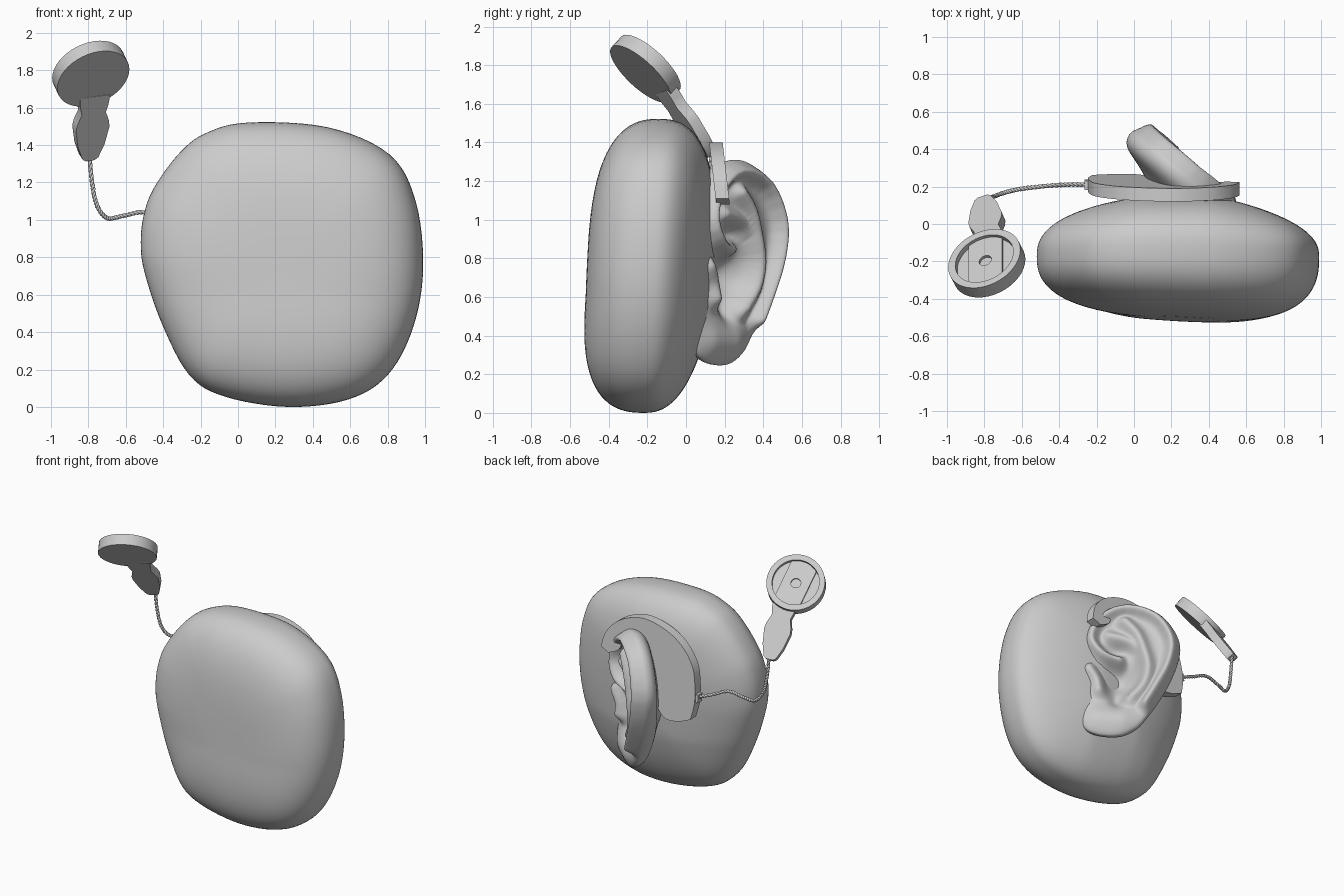
import bpy, bmesh, math
from mathutils import Vector, Matrix

if "Cube" in bpy.data.objects:
    bpy.data.objects.remove(bpy.data.objects["Cube"])


def catmull(pts, steps=6, closed=False):
    """Smooth curve through a few points."""
    p = [Vector(q) for q in pts]
    n, out = len(p), []
    for i in range(n if closed else n - 1):
        get = (lambda k: p[k % n]) if closed else (lambda k: p[max(0, min(n - 1, k))])
        a, b, c, d = get(i - 1), get(i), get(i + 1), get(i + 2)
        for j in range(steps):
            t = j / steps
            out.append(0.5 * (2 * b + (c - a) * t + (2 * a - 5 * b + 4 * c - d) * t * t
                              + (3 * b - a - 3 * c + d) * t ** 3))
    return out if closed else out + [p[-1]]


def finish(name, bm, angle=35):
    bmesh.ops.remove_doubles(bm, verts=bm.verts, dist=1e-5)
    bmesh.ops.recalc_face_normals(bm, faces=bm.faces)
    me = bpy.data.meshes.new(name)
    bm.to_mesh(me)
    bm.free()
    ob = bpy.data.objects.new(name, me)
    bpy.context.collection.objects.link(ob)
    bpy.ops.object.select_all(action='DESELECT')
    ob.select_set(True)
    bpy.context.view_layer.objects.active = ob
    bpy.ops.object.shade_smooth_by_angle(angle=math.radians(angle))
    return ob


def skin(name, rings, angle=35):
    """Bridge closed rings of equal size."""
    bm = bmesh.new()
    vs = [[bm.verts.new(q) for q in r] for r in rings]
    n = len(vs[0])
    for a, b in zip(vs, vs[1:]):
        for i in range(n):
            bm.faces.new((a[i], a[(i + 1) % n], b[(i + 1) % n], b[i]))
    return finish(name, bm, angle)


def slab(name, outline, place, half):
    """Extrude a 2D outline; place(a, b, h) gives the 3D point."""
    bm = bmesh.new()
    lo = [bm.verts.new(place(q[0], q[1], -half)) for q in outline]
    hi = [bm.verts.new(place(q[0], q[1], half)) for q in outline]
    n = len(lo)
    bm.faces.new(lo)
    bm.faces.new(hi[::-1])
    for i in range(n):
        bm.faces.new((lo[i], lo[(i + 1) % n], hi[(i + 1) % n], hi[i]))
    return finish(name, bm)


def frame(origin, y, z=None, x=(1, 0, 0)):
    """Matrix with local Y along y (or local Z along z), local X near x."""
    axis = Vector(z if z else y).normalized()
    x = Vector(x)
    x = (x - axis * x.dot(axis)).normalized()
    y, z = (axis.cross(x), axis) if z else (axis, x.cross(axis))
    return Matrix.Translation(origin) @ Matrix((x, y, z)).transposed().to_4x4()


# Head block: front outline swept through a rounded depth profile
front = catmull([(-.52, .88), (-.5, .72), (-.405, .44), (-.26, .17), (-.07, .055), (.27, 0),
                 (.59, .04), (.8, .17), (.935, .42), (.99, .74), (.95, 1.1), (.81, 1.35),
                 (.48, 1.495), (.05, 1.52), (-.18, 1.46), (-.32, 1.35), (-.45, 1.17), (-.503, 1.03)], 6, True)
rings = []
for k in range(49):
    f = math.pi * (k / 48 - .5)
    c = max(math.cos(f), 0) ** (.62 if f < 0 else .7)
    s = math.copysign(abs(math.sin(f)) ** .8, f)
    ring = []
    for q in front:
        x, z = .25 + (q.x - .25) * c, .76 + (q.y - .76) * c
        y = -.18 + .325 * s + .05 * (z - .76)
        if s > 0:                     # the back tapers toward its ends and base
            y -= s * (.1 * max(0, .05 - x) + .17 * max(0, x - .42) + .1 * max(0, .5 - z))
        else:                         # the front bulges toward lower right
            y += s * .05 * (x - .25 + max(0, .6 - z))
        ring.append((x, y, z))
    rings.append(ring)
skin("head_block", rings, 180)

# Ear: relief built from ridges along a few guide curves, in (u, z) coordinates
ear_line = catmull([(-.02, 1.05), (.07, 1.2), (.17, 1.28), (.3, 1.31), (.42, 1.29), (.54, 1.22),
                    (.63, 1.1), (.67, .97), (.65, .83), (.59, .67), (.51, .52), (.44, .41),
                    (.36, .31), (.24, .25), (.08, .26), (-.02, .33), (-.06, .5), (-.08, .7),
                    (-.06, .9)], 7, True)
ridges = [  # guide curve, height, width
    ([(.24, .84), (.12, .88), (.04, 1.0), (.1, 1.16), (.28, 1.26), (.5, 1.19), (.61, 1.0),
      (.59, .8), (.51, .63), (.43, .48)], .085, .045),                         # helix
    ([(.33, .55), (.41, .65), (.44, .78), (.41, .92), (.36, 1.05), (.28, 1.14)], .065, .05),  # antihelix
    ([(.42, .9), (.3, .99), (.17, 1.03)], .045, .045),                         # lower fork
    ([(.03, .76), (.09, .68), (.1, .6)], .07, .055),                           # tragus
    ([(.31, .53), (.36, .58)], .05, .05),                                      # antitragus
    ([(.1, .37), (.25, .36)], .035, .1)]                                       # lobe
ridges = [(catmull(g, 3), h, w) for g, h, w in ridges]


def seg_dist(p, a, b):
    d = b - a
    t = max(0, min(1, (p - a).dot(d) / max(d.length_squared, 1e-9)))
    return (p - a - d * t).length


def blob(p, cu, cz, ru, rz):
    return math.exp(-((p.x - cu) / ru) ** 2 - ((p.y - cz) / rz) ** 2)


def relief(p):
    h = max(hh * math.exp(-(min(seg_dist(p, a, b) for a, b in zip(g, g[1:])) / w) ** 2)
            for g, hh, w in ridges)
    return h - .12 * blob(p, .24, .71, .13, .15) - .04 * blob(p, .24, .93, .1, .05) \
        - .04 * blob(p, .22, .53, .05, .06)


def ear_point(p, n):
    return Vector((.5, .06, p.y)) + Vector((-.77, .64, 0)) * p.x + Vector((.64, .77, 0)) * n


mid = Vector((.3, .8))
front_rings, back_rings = [], []
for i in range(45):
    s = math.sin(math.pi / 2 * i / 44)
    k = math.sqrt(max(0, 1 - s ** 10))
    fr, bk = [], []
    for q in ear_line:
        p = mid + (q - mid) * s
        fr.append(ear_point(p, -.005 + (relief(p) + .035) * k))
        bk.append(ear_point(p, -.005 - (.08 + .18 * blob(p, .18, .8, .25, .32)) * k))
    front_rings.append(fr)
    back_rings.append(bk)
skin("ear", front_rings + back_rings[-2::-1], 180)


# Sound processor: crescent plate hooked over the ear
def on_plate(x, z, h):
    return (x, .155 + (1.4 - z) * .115 + h, z)


outer = catmull([(.565, 1.11), (.53, 1.23), (.42, 1.34), (.24, 1.4), (.05, 1.37), (-.1, 1.29),
                 (-.2, 1.17), (-.235, 1.05), (-.245, .9), (-.22, .77)])
inner = catmull([(-.12, .73), (0, .73), (.09, .84), (.14, 1.0), (.17, 1.12), (.22, 1.2),
                 (.3, 1.23), (.38, 1.19), (.42, 1.12), (.5, 1.08)])
slab("processor_crescent", outer + inner, on_plate, .035)

# Cable socket on the plate edge
slab("cable_socket", [(-.265, .9), (-.22, .9), (-.22, .96), (-.265, .96)], on_plate, .025)

# Cable: two twisted strands
path = catmull([(-.24, .21, .93), (-.36, .21, .98), (-.5, .2, 1.04), (-.62, .185, 1.02),
                (-.7, .165, 1.01), (-.755, .145, 1.08), (-.78, .135, 1.2), (-.795, .13, 1.35)], 24)
for strand in range(2):
    cu = bpy.data.curves.new(f"cable_strand_{strand + 1}", 'CURVE')
    cu.dimensions, cu.bevel_depth, cu.bevel_resolution = '3D', .008, 2
    sp = cu.splines.new('POLY')
    sp.points.add(len(path) - 1)
    for i, p in enumerate(path):
        t = (path[min(i + 1, len(path) - 1)] - path[max(i - 1, 0)]).normalized()
        a = t.cross(Vector((.3, 1, 0))).normalized()
        w = i * .8 + strand * math.pi
        sp.points[i].co = (*(p + .005 * (a * math.cos(w) + t.cross(a) * math.sin(w))), 1)
    bpy.context.collection.objects.link(bpy.data.objects.new(cu.name, cu))

# Coil disc: shallow lathed cup facing up and back
disc = frame((-.787, -.21, 1.782), None, (-.34, .64, .69))
profile = [(0, -.04), (.205, -.04), (.205, .04), (.165, .04), (.165, .008), (0, .008)]
skin("coil_disc", [[disc @ Vector((r * math.cos(a), r * math.sin(a), h))
                    for a in (math.tau * i / 40 for i in range(40))] for r, h in profile])

# Raised strip across the cup with a round hole
arc = [(.163 * math.cos(a), .163 * math.sin(a)) for a in (math.radians(54 + 9 * i) for i in range(9))]
bar = slab("coil_strip", arc + [(-a, -b) for a, b in arc],
           lambda a, b, h: disc @ Vector((a, b, h + .012)), .012)
bm = bmesh.new()
bmesh.ops.create_cone(bm, cap_ends=True, segments=24, radius1=.035, radius2=.035, depth=.2, matrix=disc)
cutter = finish("hole_cutter", bm)
cutter.hide_render = True
bpy.context.view_layer.objects.active = bar
mod = bar.modifiers.new("hole", 'BOOLEAN')
mod.operation, mod.object, mod.solver = 'DIFFERENCE', cutter, 'EXACT'
bpy.ops.object.modifier_apply(modifier=mod.name)
bpy.data.objects.remove(cutter)
bar.data.shade_flat()

# Neck: flat waisted tab from the disc down to the cable
start, end = Vector((-.775, -.09, 1.65)), Vector((-.8, .125, 1.335))
neck = frame(start, end - start, x=disc.col[0].to_3d())
side = [(.085, -.03), (.08, .03), (.068, .08), (.09, .14), (.095, .18), (.075, .29), (.045, .37), (.025, .385)]
slab("coil_neck", side + [(-a, b) for a, b in side[::-1]],
     lambda a, b, h: neck @ Vector((a, b, h)), .03)
